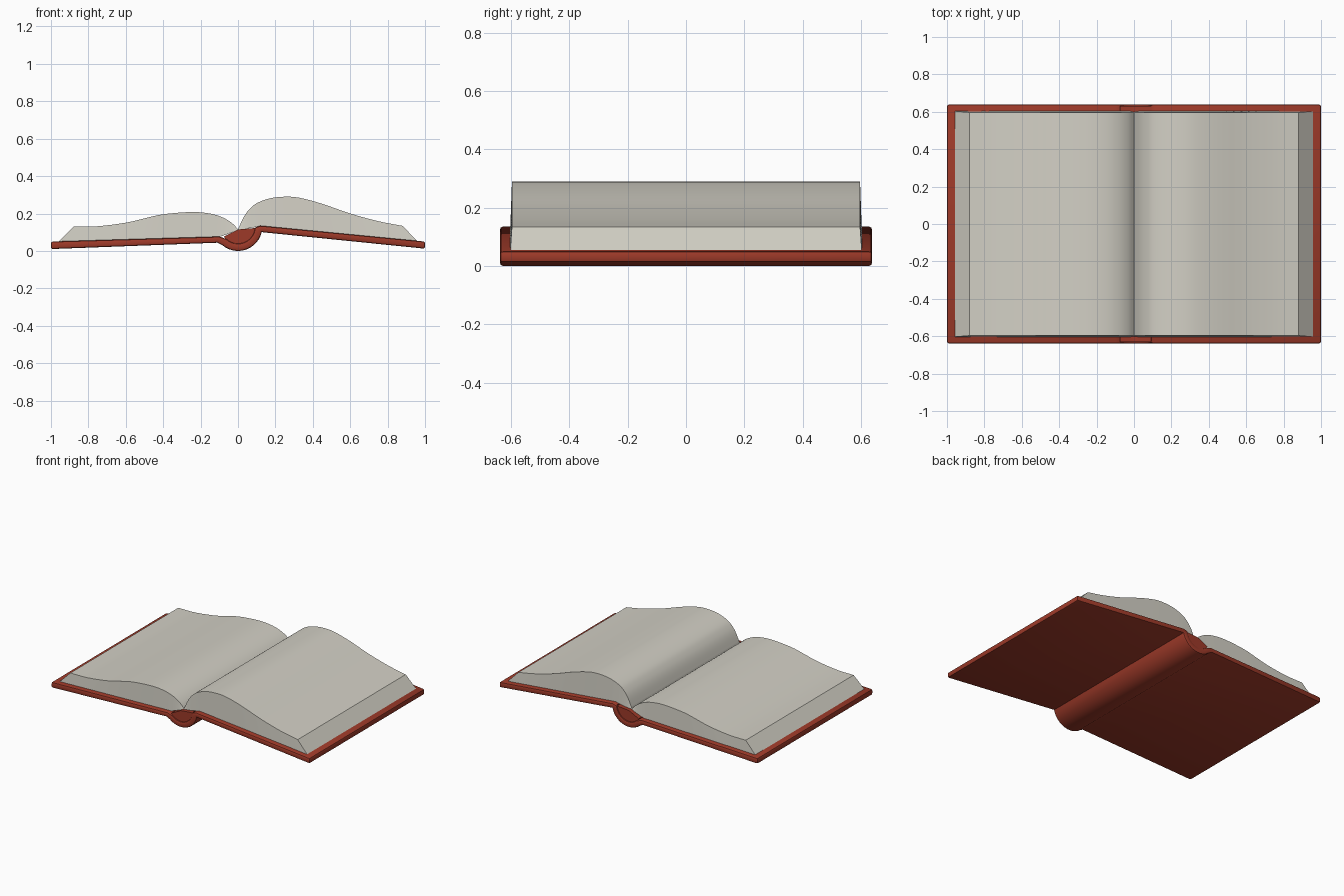
import bpy, bmesh, math
from mathutils import Vector

if "Cube" in bpy.data.objects:
    bpy.data.objects.remove(bpy.data.objects["Cube"])


def material(name, rgb):
    m = bpy.data.materials.new(name)
    m.diffuse_color = (*rgb, 1)
    m.use_nodes = True
    m.node_tree.nodes["Principled BSDF"].inputs["Base Color"].default_value = m.diffuse_color
    return m


RED = material("red leather", (0.34, 0.042, 0.022))
PAPER = material("paper", (0.65, 0.63, 0.56))


def slab(name, top, bottom, half_top, half_bottom, mat, bevel=0.0):
    """Solid between two x-z polylines of equal length, extruded along y."""
    bm = bmesh.new()
    rings = []
    for (tx, tz), (bx, bz) in zip(top, bottom):
        rings.append([bm.verts.new(c) for c in (
            (tx, -half_top, tz), (tx, half_top, tz),
            (bx, half_bottom, bz), (bx, -half_bottom, bz))])
    for a, b in zip(rings, rings[1:]):
        for i in range(4):
            j = (i + 1) % 4
            bm.faces.new((a[i], a[j], b[j], b[i]))
    bm.faces.new(rings[0])
    bm.faces.new(rings[-1])
    bmesh.ops.recalc_face_normals(bm, faces=bm.faces)
    if bevel:
        edges = [e for e in bm.edges
                 if e.is_convex and e.calc_face_angle(0) > math.radians(40)]
        bmesh.ops.bevel(bm, geom=edges, offset=bevel, segments=2, profile=0.5,
                        affect='EDGES', clamp_overlap=True)
    me = bpy.data.meshes.new(name)
    bm.to_mesh(me)
    bm.free()
    me.materials.append(mat)
    ob = bpy.data.objects.new(name, me)
    bpy.context.collection.objects.link(ob)
    bpy.ops.object.select_all(action='DESELECT')
    ob.select_set(True)
    bpy.context.view_layer.objects.active = ob
    bpy.ops.object.shade_smooth_by_angle(angle=math.radians(30))
    return ob


def arc(r, a0, a1, n=14):
    out = []
    for i in range(n + 1):
        a = math.radians(a0 + (a1 - a0) * i / n)
        out.append((r * math.cos(a), 0.13 + r * math.sin(a)))
    return out


def smooth(pts, n=4):
    """Catmull-Rom curve through the points."""
    p = [Vector(q) for q in pts]
    p = [2 * p[0] - p[1]] + p + [2 * p[-1] - p[-2]]
    out = []
    for i in range(1, len(p) - 2):
        a, b, c, d = p[i - 1:i + 3]
        for k in range(n):
            t = k / n
            out.append(tuple(0.5 * (2 * b + (c - a) * t + (2 * a - 5 * b + 4 * c - d) * t * t
                                    + (3 * b - a - 3 * c + d) * t ** 3)))
    return out + [tuple(p[-2])]


# Cover: two boards joined by a round spine
inner = arc(0.09, 218, 360)
outer = arc(0.13, 221, 347)
slab("cover", [(-1, 0.05), (-0.1, 0.077)] + inner[1:-1] + [(0.09, 0.125), (0.12, 0.135), (1, 0.05)],
     [(-1, 0.01), (-0.11, 0.044)] + outer[1:] + [(0.14, 0.099), (1, 0.012)],
     0.638, 0.638, RED, 0.01)

# Spine lining between the spine and the pages
lining_low = arc(0.093, 216, 360)
lining_top = [(x, 0.115 + (0.5 * x if x < 0 else 0.08 * x)) for x, z in lining_low]
slab("spine_lining", lining_top, lining_low, 0.63, 0.63, RED)


# Page blocks: wavy top, sloped fore edge, resting on the boards
def pages(name, pts, joint, edge):
    top = smooth(pts)
    low = []
    for x, z in top:
        bx = x * 0.96 / 0.88
        if abs(bx) < abs(joint[0]):
            bz = 0.112 + (joint[1] - 0.112) * bx / joint[0]
        else:
            t = (abs(bx) - abs(joint[0])) / (0.96 - abs(joint[0]))
            bz = joint[1] + (edge - joint[1]) * t
        low.append((bx, bz))
    slab(name, top, low, 0.597, 0.603, PAPER)


pages("left_pages", [(0, 0.115), (-0.03, 0.147), (-0.08, 0.178), (-0.15, 0.2), (-0.25, 0.208),
                     (-0.4, 0.196), (-0.5, 0.174), (-0.6, 0.151), (-0.75, 0.132), (-0.88, 0.13)],
      (-0.1, 0.074), 0.049)
pages("right_pages", [(0, 0.115), (0.03, 0.18), (0.06, 0.222), (0.1, 0.255), (0.17, 0.281),
                      (0.25, 0.29), (0.33, 0.284), (0.45, 0.252), (0.6, 0.2), (0.75, 0.159), (0.88, 0.134)],
      (0.12, 0.132), 0.051)
